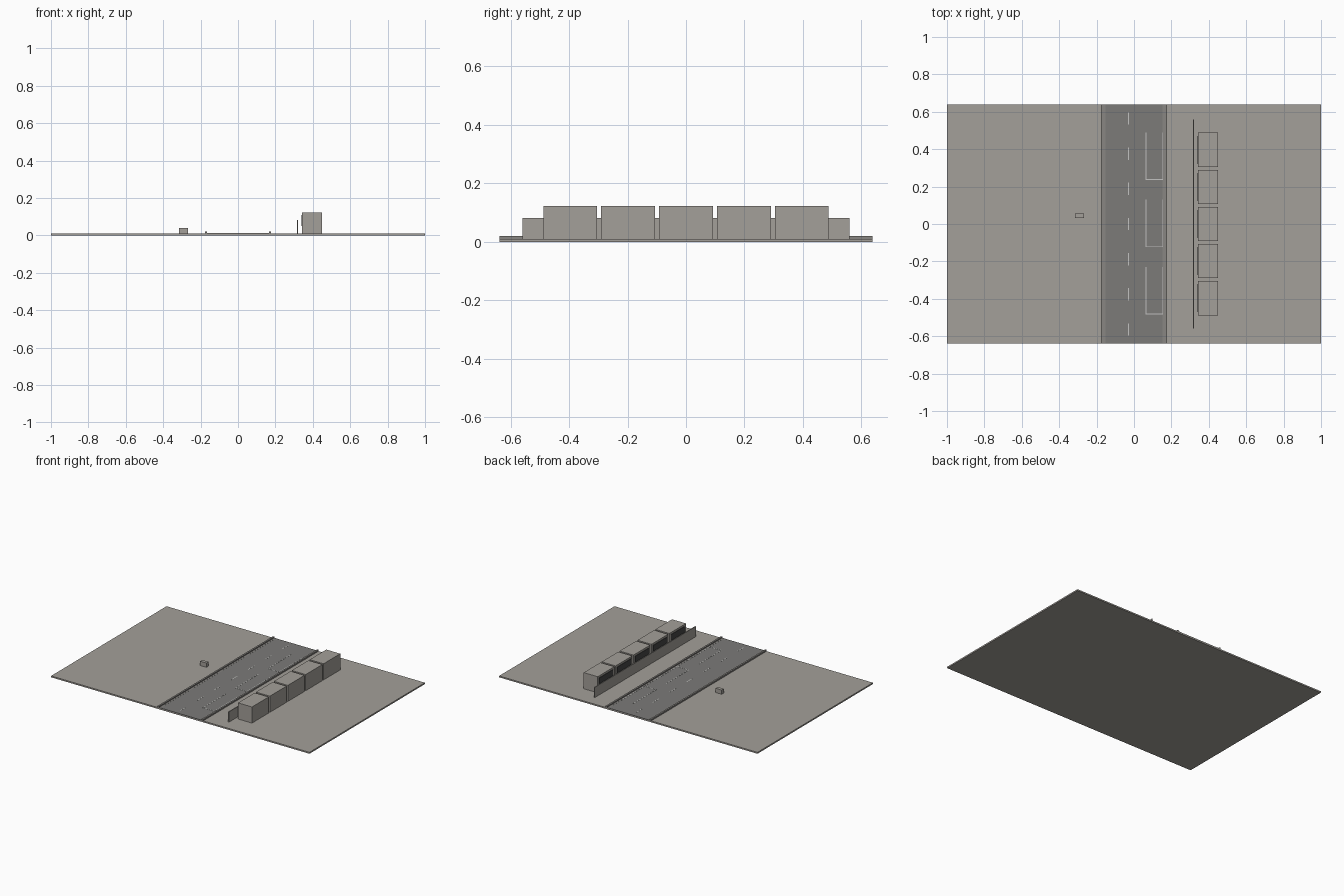
import bpy
import bmesh

if "Cube" in bpy.data.objects:
    bpy.data.objects.remove(bpy.data.objects["Cube"])


def material(name, rgb):
    m = bpy.data.materials.new(name)
    m.diffuse_color = (*rgb, 1)
    m.use_nodes = True
    m.node_tree.nodes["Principled BSDF"].inputs["Base Color"].default_value = m.diffuse_color
    return m


STONE = material("warm grey", (0.37, 0.35, 0.32))
ASPHALT = material("asphalt grey", (0.20, 0.197, 0.19))
KERB = material("kerb grey", (0.25, 0.24, 0.225))
PAINT = material("road paint", (0.55, 0.55, 0.54))
DARK = material("dark grey", (0.06, 0.06, 0.058))


def boxes(name, mat, extents):
    """One object made of boxes given as (x0, x1, y0, y1, z0, z1)."""
    bm = bmesh.new()
    for x0, x1, y0, y1, z0, z1 in extents:
        verts = bmesh.ops.create_cube(bm, size=1)["verts"]
        bmesh.ops.scale(bm, vec=(x1 - x0, y1 - y0, z1 - z0), verts=verts)
        bmesh.ops.translate(bm, verts=verts, vec=(
            (x0 + x1) / 2, (y0 + y1) / 2, (z0 + z1) / 2))
    mesh = bpy.data.meshes.new(name)
    bm.to_mesh(mesh)
    bm.free()
    mesh.materials.append(mat)
    obj = bpy.data.objects.new(name, mesh)
    bpy.context.collection.objects.link(obj)
    return obj


HALF = 0.638   # half depth of the plot
TOP = 0.010    # ground surface
ROAD = 0.012   # road surface

# Ground slab and road surface
boxes("ground", STONE, [(-1, 1, -HALF, HALF, 0, TOP)])
boxes("road", ASPHALT, [(-0.17, 0.17, -HALF, HALF, TOP - 0.002, ROAD)])

# Raised kerbs with a narrow gutter on the road side
boxes("kerbs", KERB, [(s * 0.171 - 0.006, s * 0.171 + 0.006,
                       -HALF, HALF, TOP - 0.002, 0.02) for s in (-1, 1)])
boxes("gutters", KERB, [(s * 0.159 - 0.006, s * 0.159 + 0.006,
                         -HALF, HALF, TOP - 0.002, ROAD + 0.0006) for s in (-1, 1)])

# Lane dashes
boxes("lane_dashes", PAINT, [(-0.031, -0.026, i * 0.188 - 0.033, i * 0.188 + 0.033,
                              ROAD - 0.001, ROAD + 0.0006) for i in range(-3, 4)])

# Parking bay outlines
bay_lines = []
for yc in (-0.356, 0.004, 0.363):
    y0, y1 = yc - 0.127, yc + 0.127
    z = (ROAD - 0.001, ROAD + 0.0009)
    bay_lines += [(0.062, 0.066, y0, y1, *z),
                  (0.152, 0.156, y0, y1, *z),
                  (0.066, 0.152, y0, y0 + 0.004, *z)]
boxes("parking_bays", PAINT, bay_lines)

# Row of buildings with recessed-looking dark fronts facing the road
centres = [i * 0.198 for i in range(-2, 3)]
boxes("buildings", STONE, [(0.342, 0.45, y - 0.092, y + 0.092, TOP - 0.002, 0.123)
                           for y in centres])
boxes("building_fronts", DARK, [(0.339, 0.343, y - 0.075, y + 0.075, 0.05, 0.11)
                                for y in centres])

# Long thin wall in front of the buildings
boxes("wall", STONE, [(0.316, 0.322, -0.56, 0.56, TOP - 0.002, 0.082)])

# Small bench block on the open side
boxes("bench", STONE, [(-0.315, -0.267, 0.032, 0.055, TOP - 0.002, 0.04)])
